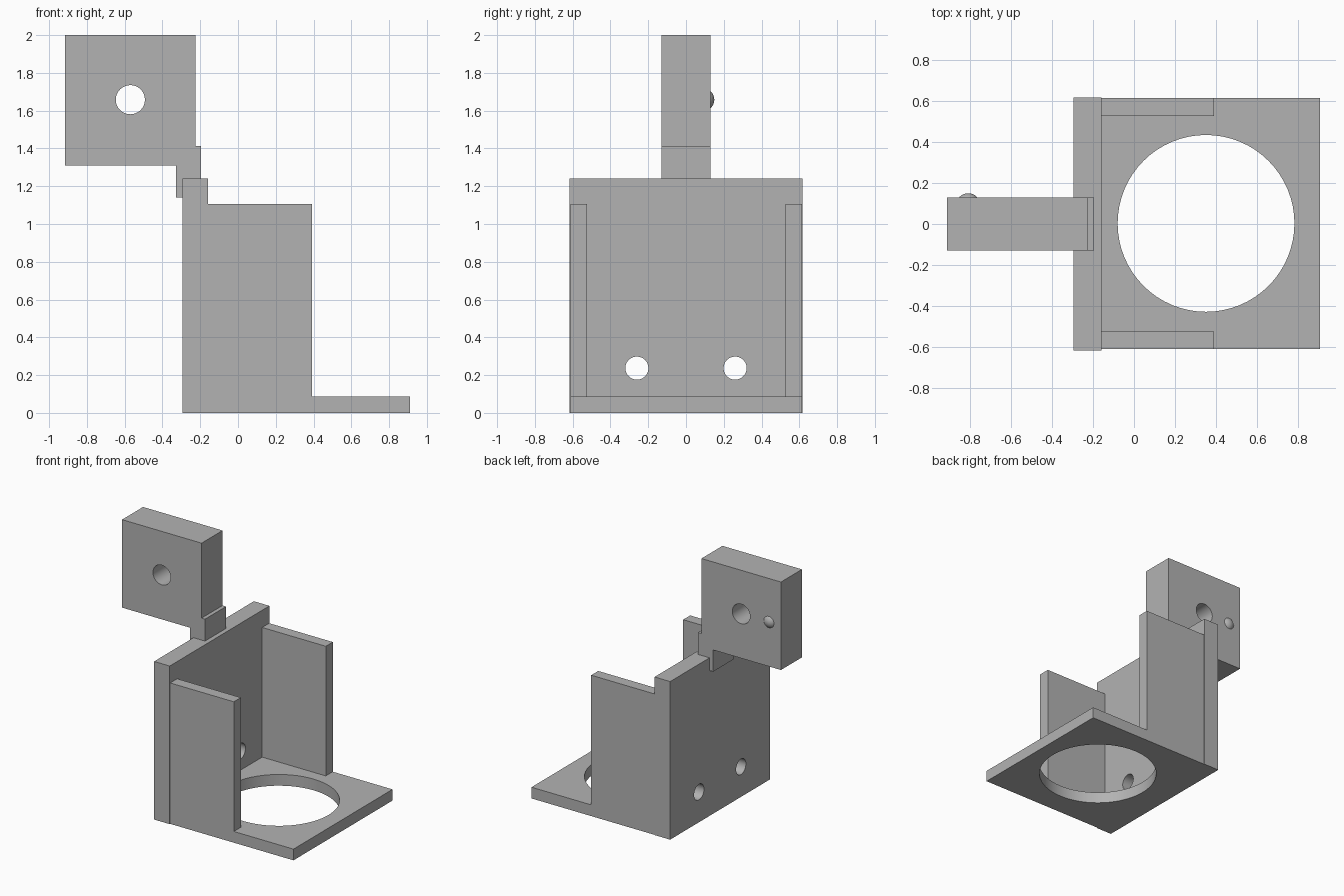
import bpy
import math

cube = bpy.data.objects.get("Cube")
if cube:
    bpy.data.objects.remove(cube, do_unlink=True)

grey = bpy.data.materials.new("plain grey")
grey.use_nodes = True
grey.diffuse_color = (0.45, 0.45, 0.45, 1)
grey.node_tree.nodes["Principled BSDF"].inputs["Base Color"].default_value = (0.45, 0.45, 0.45, 1)


def box(name, x, y, z):
    """Box from (low, high) ranges on each axis."""
    bpy.ops.mesh.primitive_cube_add(size=1, location=[sum(r) / 2 for r in (x, y, z)])
    ob = bpy.context.object
    ob.name = name
    ob.scale = [r[1] - r[0] for r in (x, y, z)]
    bpy.ops.object.transform_apply(location=False, rotation=False, scale=True)
    ob.data.materials.append(grey)
    return ob


def drill(ob, centre, radius, axis):
    """Cut a round through hole along an axis."""
    turn = {"x": (0, math.pi / 2, 0), "y": (math.pi / 2, 0, 0), "z": (0, 0, 0)}[axis]
    bpy.ops.mesh.primitive_cylinder_add(vertices=64, radius=radius, depth=0.6,
                                        location=centre, rotation=turn)
    cutter = bpy.context.object
    cutter.hide_render = True
    cutter.data.materials.append(grey)
    mod = ob.modifiers.new("hole", "BOOLEAN")
    mod.operation = "DIFFERENCE"
    mod.solver = "EXACT"
    mod.object = cutter
    bpy.ops.object.select_all(action="DESELECT")
    ob.select_set(True)
    bpy.context.view_layer.objects.active = ob
    bpy.ops.object.modifier_apply(modifier=mod.name)
    bpy.data.objects.remove(cutter, do_unlink=True)
    bpy.ops.object.shade_smooth_by_angle(angle=math.radians(30))


# Base plate with its large round opening
base = box("base_plate", (-0.16, 0.91), (-0.612, 0.615), (0, 0.088))
drill(base, (0.352, 0.003, 0.04), 0.432, "z")

# Back wall with two screw holes
wall = box("back_wall", (-0.295, -0.16), (-0.618, 0.618), (0, 1.24))
for side in (-1, 1):
    drill(wall, (-0.23, side * 0.26, 0.237), 0.061, "x")

# Side walls
box("right_side_wall", (-0.16, 0.392), (-0.612, -0.525), (0.088, 1.105))
box("left_side_wall", (-0.16, 0.392), (0.528, 0.615), (0.088, 1.105))

# Neck and mounting block
depth = (-0.13, 0.13)
box("neck", (-0.327, -0.195), depth, (1.14, 1.412))
block = box("mounting_block", (-0.915, -0.225), depth, (1.31, 2.0))
drill(block, (-0.57, 0, 1.658), 0.077, "y")

# Small round locating bump on the back of the block
bpy.ops.mesh.primitive_uv_sphere_add(segments=32, ring_count=16, radius=0.06,
                                     location=(-0.81, 0.09, 1.658))
bump = bpy.context.object
bump.name = "locating_bump"
bump.data.materials.append(grey)
bpy.ops.object.shade_smooth()
